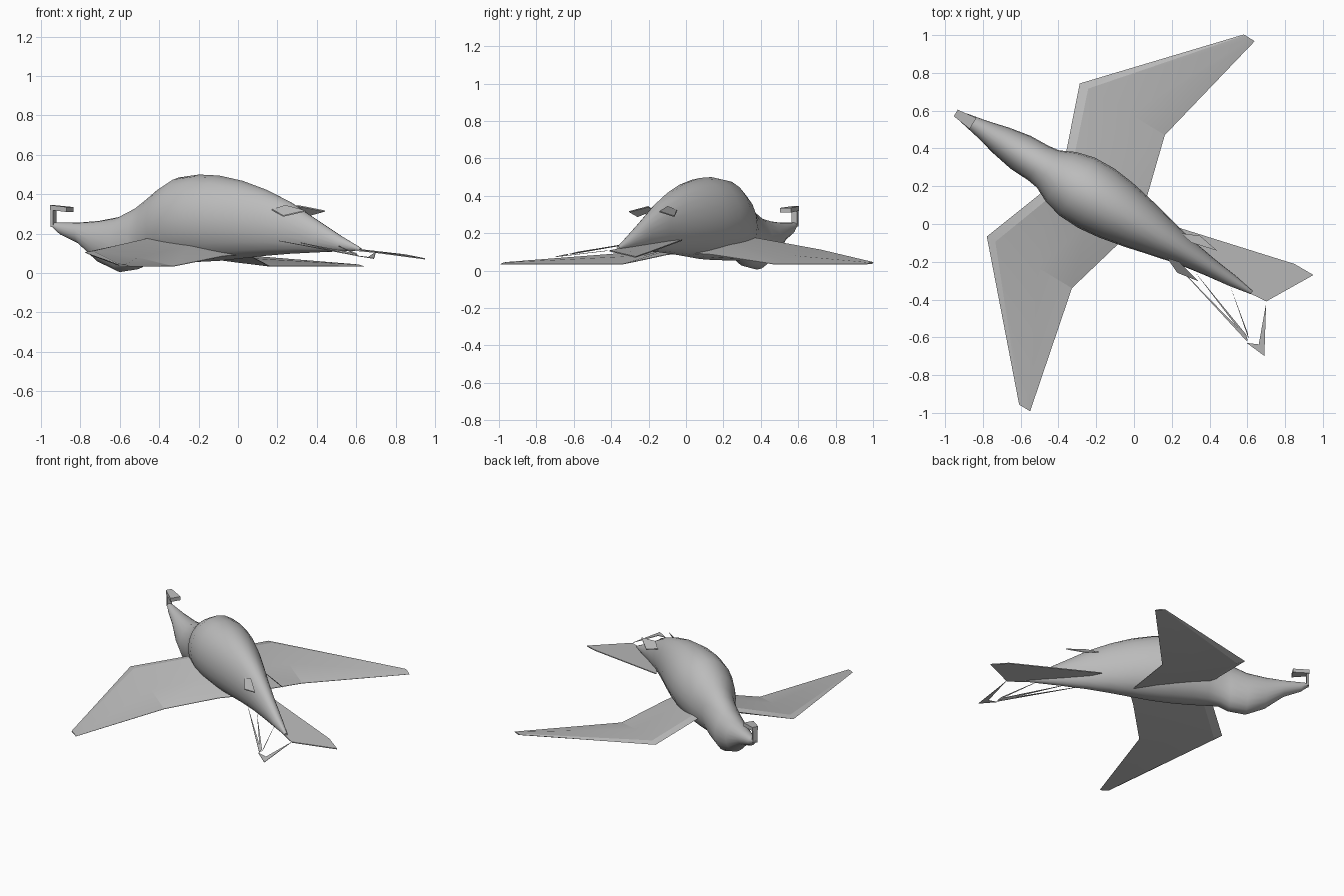
import bpy
import bmesh
from math import radians, cos, sin, pi
from mathutils import Matrix, Vector

cube = bpy.data.objects.get("Cube")
if cube:
    bpy.data.objects.remove(cube, do_unlink=True)

grey = bpy.data.materials.new("plain grey")
grey.use_nodes = True
COLOUR = (0.5, 0.5, 0.5, 1)
grey.diffuse_color = COLOUR
grey.node_tree.nodes["Principled BSDF"].inputs["Base Color"].default_value = COLOUR

# The bird is built along local x (beak at -x, tail at +x), then turned.
PLACE = Matrix.Translation((0.007, 0.011, 0)) @ Matrix.Rotation(radians(-31.25), 4, "Z")


def finish(name, bm, smooth=None):
    bmesh.ops.recalc_face_normals(bm, faces=bm.faces)
    bm.transform(PLACE)
    mesh = bpy.data.meshes.new(name)
    bm.to_mesh(mesh)
    bm.free()
    mesh.materials.append(grey)
    obj = bpy.data.objects.new(name, mesh)
    bpy.context.collection.objects.link(obj)
    if smooth:
        bpy.ops.object.select_all(action="DESELECT")
        obj.select_set(True)
        bpy.context.view_layer.objects.active = obj
        bpy.ops.object.shade_smooth_by_angle(angle=radians(smooth))
    return obj


def loft(name, rings, smooth=None):
    """Skin a list of closed rings and cap both ends."""
    bm = bmesh.new()
    loops = [[bm.verts.new(p) for p in ring] for ring in rings]
    for a, b in zip(loops, loops[1:]):
        for i in range(len(a)):
            j = (i + 1) % len(a)
            bm.faces.new((a[i], a[j], b[j], b[i]))
    bm.faces.new(loops[0])
    bm.faces.new(loops[-1])
    return finish(name, bm, smooth)


def plate(name, outline, thickness=0.006):
    """Thin slab under an outline of 3D points."""
    down = Vector((0, 0, -thickness))
    return loft(name, [outline, [Vector(p) + down for p in outline]])


# Body, neck and head: position, half width, bottom, top
stations = [
    (-1.11, 0.012, 0.235, 0.256), (-1.06, 0.028, 0.195, 0.256),
    (-0.95, 0.050, 0.150, 0.256), (-0.83, 0.080, 0.055, 0.265),
    (-0.71, 0.102, 0.005, 0.285), (-0.60, 0.106, 0.020, 0.335),
    (-0.54, 0.115, 0.050, 0.375), (-0.46, 0.154, 0.055, 0.430),
    (-0.36, 0.180, 0.055, 0.485), (-0.24, 0.184, 0.057, 0.500),
    (-0.12, 0.170, 0.062, 0.495), (0.02, 0.142, 0.075, 0.468),
    (0.16, 0.108, 0.088, 0.423), (0.30, 0.076, 0.098, 0.362),
    (0.46, 0.050, 0.105, 0.270), (0.60, 0.032, 0.110, 0.190),
    (0.72, 0.010, 0.113, 0.128),
]
SIDES = 20
body = []
for s, w, low, high in stations:
    mid, r = (low + high) / 2, (high - low) / 2
    body.append([(s, w * cos(2 * pi * k / SIDES), mid + r * sin(2 * pi * k / SIDES))
                 for k in range(SIDES)])
loft("body", body, 60)

# Beak: a short post carrying a flat slab
loft("beak_post", [[(s, t, z) for s, t in
                    ((-1.11, -0.016), (-1.095, -0.016), (-1.095, 0.016), (-1.11, 0.016))]
                   for z in (0.235, 0.33)])
plate("beak_slab", [(-1.112, -0.02, 0.345), (-1.005, -0.034, 0.335),
                    (-1.005, 0.034, 0.335), (-1.112, 0.02, 0.345)], 0.025)


# Wings: each rib is (span, front, back, front height, back height, thickness)
ribs = [(0.0, -0.46, 0.03, 0.175, 0.095, 0.035),
        (0.14, -0.51, -0.015, 0.165, 0.085, 0.032),
        (0.474, -0.632, -0.105, 0.105, 0.034, 0.025),
        (1.146, -0.024, 0.044, 0.042, 0.034, 0.008)]


def rib_ring(side, rib):
    span, front, back, zf, zb, thick = rib
    ring = []
    for chord, lift in ((0, 0), (0.1, 0.6), (0.6, 0.7), (1, 0.05),
                        (1, -0.05), (0.6, -0.3), (0.1, -0.5)):
        ring.append((front + (back - front) * chord, side * span,
                     zf + (zb - zf) * chord + lift * thick))
    return ring


for side, word in ((1, "left"), (-1, "right")):
    loft(word + "_wing", [rib_ring(side, r) for r in ribs], 15)
    # Feet: small kite plates tucked against the upper flanks
    plate(word + "_foot", [(0.24, side * 0.075, 0.325), (0.31, side * 0.06, 0.345),
                           (0.45, side * 0.095, 0.318), (0.33, side * 0.115, 0.292)])

# Tail: one full fan and one open frame of narrow strips
plate("tail_fan", [(0.22, 0.095, 0.165), (0.836, 0.247, 0.095), (0.952, 0.249, 0.075),
                   (0.811, 0.0, 0.108), (0.70, -0.01, 0.118), (0.40, 0.0, 0.15)])
strips = [
    [(0.28, -0.075, 0.165), (0.836, -0.235, 0.09), (0.82, -0.215, 0.095)],
    [(0.40, -0.06, 0.155), (0.836, -0.230, 0.09), (0.81, -0.205, 0.10)],
    [(0.60, -0.025, 0.14), (0.836, -0.220, 0.09), (0.815, -0.195, 0.10)],
    [(0.836, -0.242, 0.09), (0.952, -0.252, 0.075), (0.895, -0.215, 0.082)],
    [(0.952, -0.252, 0.075), (0.815, -0.008, 0.108), (0.895, -0.215, 0.082)],
]
for n, strip in enumerate(strips, 1):
    plate("tail_strip_%d" % n, strip, 0.003)
